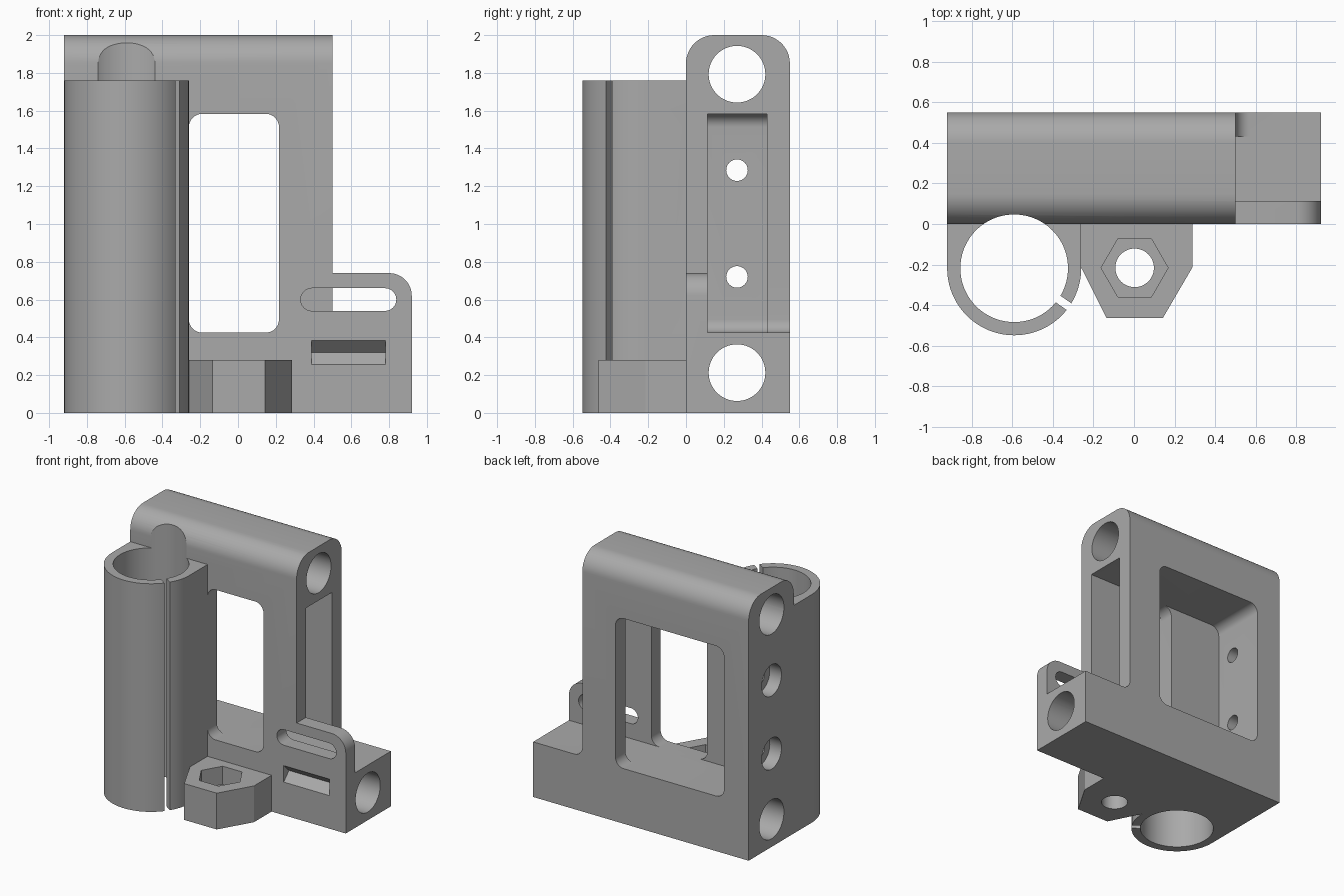
import bpy, bmesh, math
from mathutils import Vector

if "Cube" in bpy.data.objects:
    bpy.data.objects.remove(bpy.data.objects["Cube"])

grey = bpy.data.materials.new("plain grey")
grey.diffuse_color = (0.40, 0.40, 0.40, 1)
grey.use_nodes = True
grey.node_tree.nodes["Principled BSDF"].inputs["Base Color"].default_value = grey.diffuse_color


def arc(cx, cy, r, a0, a1, n=12):
    """Points on an arc, angles in degrees."""
    return [(cx + r * math.cos(math.radians(a0 + (a1 - a0) * i / n)),
             cy + r * math.sin(math.radians(a0 + (a1 - a0) * i / n))) for i in range(n + 1)]


def circle(cx, cy, r, n=64):
    return arc(cx, cy, r, 0, 360, n)[:-1]


def rect(x0, x1, y0, y1, r=0):
    if not r:
        return [(x0, y0), (x1, y0), (x1, y1), (x0, y1)]
    return (arc(x1 - r, y1 - r, r, 0, 90) + arc(x0 + r, y1 - r, r, 90, 180)
            + arc(x0 + r, y0 + r, r, 180, 270) + arc(x1 - r, y0 + r, r, 270, 360))


def prism(name, axis, pts, a, b):
    """Extrude a 2D profile along an axis from a to b."""
    place = {"x": lambda u, v, w: (w, u, v),
             "y": lambda u, v, w: (u, w, v),
             "z": lambda u, v, w: (u, v, w)}[axis]
    bm = bmesh.new()
    low = [bm.verts.new(place(u, v, a)) for u, v in pts]
    high = [bm.verts.new(place(u, v, b)) for u, v in pts]
    bm.faces.new(low)
    bm.faces.new(high)
    n = len(pts)
    for i in range(n):
        j = (i + 1) % n
        bm.faces.new((low[i], low[j], high[j], high[i]))
    bmesh.ops.recalc_face_normals(bm, faces=bm.faces)
    mesh = bpy.data.meshes.new(name)
    bm.to_mesh(mesh)
    bm.free()
    mesh.materials.append(grey)
    obj = bpy.data.objects.new(name, mesh)
    bpy.context.collection.objects.link(obj)
    return obj


def combine(base, tool, operation):
    tool.hide_render = True
    mod = base.modifiers.new("boolean", "BOOLEAN")
    mod.operation = operation
    mod.solver = "EXACT"
    mod.object = tool
    bpy.context.view_layer.objects.active = base
    bpy.ops.object.modifier_apply(modifier=mod.name)
    bpy.data.objects.remove(tool)


def cut(axis, pts, a, b):
    combine(carriage, prism("cutter", axis, pts, a, b), "DIFFERENCE")


# Main block: rounded top edges, running along x
side = [(0, 0), (0.55, 0)] + arc(0.40, 1.85, 0.15, 0, 90) + arc(0.15, 1.85, 0.15, 90, 180)
carriage = prism("carriage_bracket", "x", side, -0.92, 0.92)

# Lower right foot: front plate outline, then lower step behind it
cut("y", [(0.5, 2.1), (0.5, 0.74)] + arc(0.80, 0.62, 0.12, 90, 0) + [(1, 0.62), (1, 2.1)], -0.1, 0.7)
cut("y", [(0.5, 2.1)] + arc(0.57, 0.495, 0.07, 180, 270) + [(1, 0.425), (1, 2.1)], 0.113, 0.7)

# Bearing tube and nut boss
CX, CY = -0.59, -0.218
tube = [(-0.92, 0.04)] + arc(CX, CY, 0.33, 180, 360, 48) + [(-0.26, 0.04)]
combine(carriage, prism("bearing_tube", "z", tube, 0, 1.76), "UNION")
boss = [(-0.29, 0.04), (-0.29, -0.2), (-0.26, -0.215), (-0.135, -0.463),
        (0.142, -0.463), (0.287, -0.215), (0.287, 0.04)]
combine(carriage, prism("nut_boss", "z", boss, 0, 0.28), "UNION")

# Bearing bore and clamp slit
cut("z", circle(CX, CY, 0.265, 96), -0.1, 2.1)
d = Vector((math.cos(math.radians(-35)), math.sin(math.radians(-35))))
s = Vector((-d.y, d.x)) * 0.02
c = Vector((CX, CY))
cut("z", [tuple(c + d * r + s * k) for r, k in ((0.2, -1), (0.38, -1), (0.38, 1), (0.2, 1))], -0.1, 1.9)

# Nut trap and screw hole
cut("z", circle(0.003, -0.216, 0.165, 6), 0.14, 0.4)
cut("z", circle(0.003, -0.216, 0.095, 48), -0.1, 0.3)

# Rear cavity, front window and side slot
cut("y", rect(-0.71, 0.217, 0.425, 1.583, 0.07), 0.113, 0.7)
cut("y", rect(-0.26, 0.217, 0.425, 1.583, 0.07), -0.1, 0.2)
cut("x", rect(0.113, 0.43, 0.425, 1.583), 0.1, 0.7)

# Rod holes along x
for z in (0.213, 1.793):
    cut("x", circle(0.27, z, 0.15), -1.1, 1.1)

# Counterbored screw holes in the left wall
for z in (0.72, 1.285):
    cut("x", circle(0.27, z, 0.057, 32), -1.0, -0.6)
    cut("x", circle(0.27, z, 0.12, 48), -1.0, -0.82)

# Belt slot and V groove in the front plate
cut("y", rect(0.332, 0.838, 0.54, 0.66, 0.0599), -0.1, 0.2)
cut("x", [(-0.05, 0.205), (0.065, 0.32), (-0.05, 0.43)], 0.39, 0.78)

# Smooth curved faces, keep hard edges
bpy.ops.object.select_all(action="DESELECT")
carriage.select_set(True)
bpy.context.view_layer.objects.active = carriage
bpy.ops.object.shade_smooth_by_angle(angle=math.radians(25))
